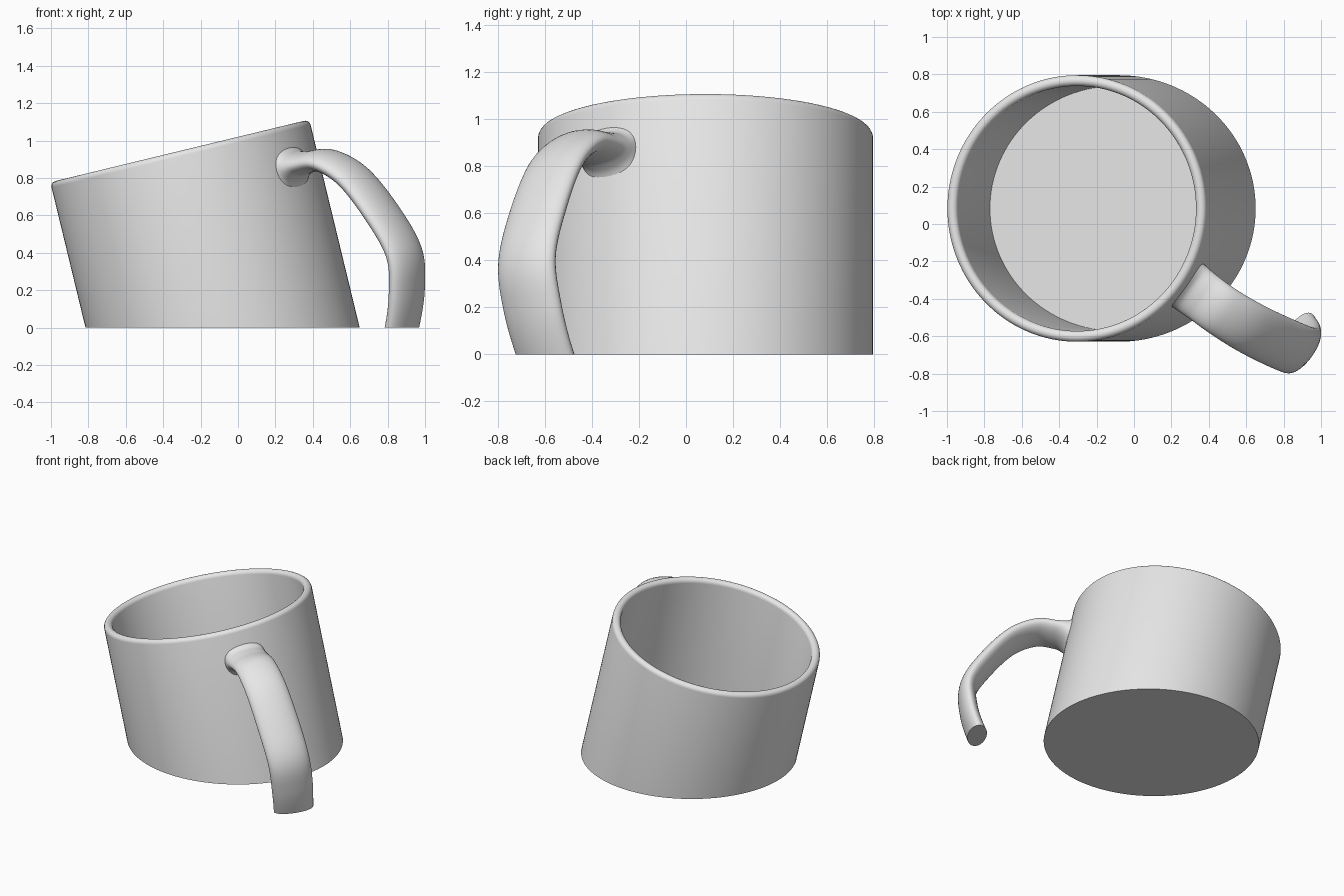
import bpy, bmesh
from math import sin, cos, pi, radians
from mathutils import Matrix, Vector

if "Cube" in bpy.data.objects:
    bpy.data.objects.remove(bpy.data.objects["Cube"], do_unlink=True)

TILT = radians(13.6)
R_OUT, R_IN, HEIGHT, FLOOR = 0.7125, 0.655, 0.972, 0.057
# Frame of the leaning mug: its axis leans towards -x
FRAME = Matrix.Translation((-0.0825, 0.083, 0)) @ Matrix.Rotation(-TILT, 4, 'Y')

clay = bpy.data.materials.new("grey_clay")
clay.use_nodes = True
GREY = (0.8, 0.8, 0.8, 1)
clay.diffuse_color = GREY
clay.node_tree.nodes["Principled BSDF"].inputs["Base Color"].default_value = GREY


def finish(bm, name):
    bmesh.ops.recalc_face_normals(bm, faces=bm.faces)
    mesh = bpy.data.meshes.new(name)
    bm.to_mesh(mesh)
    bm.free()
    mesh.materials.append(clay)
    obj = bpy.data.objects.new(name, mesh)
    bpy.context.collection.objects.link(obj)
    bpy.ops.object.select_all(action='DESELECT')
    obj.select_set(True)
    bpy.context.view_layer.objects.active = obj
    bpy.ops.object.shade_smooth_by_angle(angle=radians(40))
    return obj


def skin(bm, rings):
    """Bridge successive vertex rings and cap both ends."""
    n = len(rings[0])
    for a, b in zip(rings, rings[1:]):
        for i in range(n):
            j = (i + 1) % n
            bm.faces.new((a[i], a[j], b[j], b[i]))
    bm.faces.new(rings[0])
    bm.faces.new(rings[-1])


def level_height(x, z):
    """Height along the mug axis at which a wall line reaches world level z."""
    return (z - x * sin(TILT)) / cos(TILT)


# Cup body: outer wall, rounded rim, inner wall; both bottoms lie level
SIDES, ARC = 128, 10
lip = (R_OUT - R_IN) / 2
profile = [(R_OUT, 0.0)]
for k in range(ARC + 1):
    a = pi * k / ARC
    profile.append((R_IN + lip + lip * cos(a), HEIGHT - lip + lip * sin(a)))
profile.append((R_IN, FLOOR))

bm = bmesh.new()
rings = []
for k, (r, h) in enumerate(profile):
    level = k in (0, len(profile) - 1)
    ring = []
    for i in range(SIDES):
        a = 2 * pi * i / SIDES
        x, y = r * cos(a), r * sin(a)
        z = level_height(x, h) if level else h
        ring.append(bm.verts.new(FRAME @ Vector((x, y, z))))
    rings.append(ring)
skin(bm, rings)
finish(bm, "cup_body")

# Handle: flat oval swept along a curve, given as radius, height, half width, half thickness
PATH = [Vector(p) for p in (
    (0.672, 0.748, 0.145, 0.18), (0.725, 0.75, 0.142, 0.09),
    (0.80, 0.752, 0.138, 0.06), (0.93, 0.735, 0.138, 0.058),
    (1.08, 0.615, 0.142, 0.058), (1.21, 0.384, 0.145, 0.06),
    (1.285, 0.159, 0.145, 0.06), (1.245, -0.037, 0.145, 0.06),
    (1.155, -0.225, 0.14, 0.06), (1.02, -0.42, 0.14, 0.06))]


def spline(points, steps):
    ext = [2 * points[0] - points[1]] + points + [2 * points[-1] - points[-2]]
    out = []
    for p0, p1, p2, p3 in zip(ext, ext[1:], ext[2:], ext[3:]):
        for s in range(steps):
            t = s / steps
            out.append(0.5 * (2 * p1 + (p2 - p0) * t
                              + (2 * p0 - 5 * p1 + 4 * p2 - p3) * t ** 2
                              + (3 * p1 - p0 - 3 * p2 + p3) * t ** 3))
    return out + [points[-1]]


ANGLE = radians(-36.2)
outward = Vector((cos(ANGLE), sin(ANGLE), 0))
across = Vector((-sin(ANGLE), cos(ANGLE), 0))
up = Vector((0, 0, 1))
samples = spline(PATH, 8)

bm = bmesh.new()
rings = []
for k, (r, h, width, thick) in enumerate(samples):
    d = samples[min(k + 1, len(samples) - 1)] - samples[max(k - 1, 0)]
    normal = (up * d[0] - outward * d[1]).normalized()
    ring = []
    for i in range(40):
        a = 2 * pi * i / 40
        p = outward * r + up * h + across * width * cos(a) + normal * thick * sin(a)
        ring.append(bm.verts.new(FRAME @ p))
    rings.append(ring)
skin(bm, rings)

# Trim the handle end level with the ground
cut = bmesh.ops.bisect_plane(bm, geom=bm.verts[:] + bm.edges[:] + bm.faces[:],
                             plane_co=(0, 0, 0), plane_no=(0, 0, 1), clear_inner=True)
bmesh.ops.holes_fill(bm, edges=[e for e in cut["geom_cut"]
                                if isinstance(e, bmesh.types.BMEdge)], sides=0)
finish(bm, "handle")
